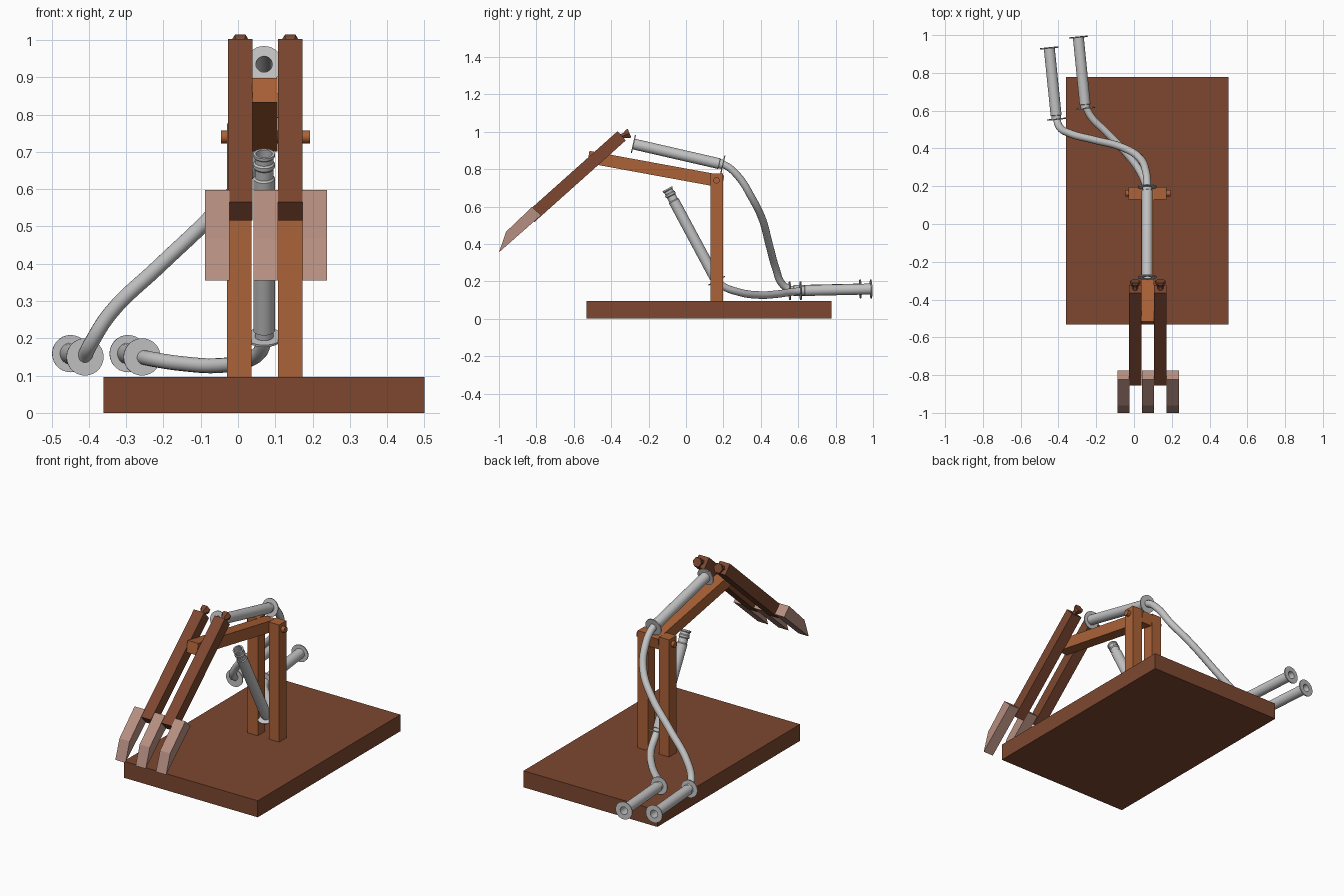
import bpy, bmesh, math
from mathutils import Vector

if "Cube" in bpy.data.objects:
    bpy.data.objects.remove(bpy.data.objects["Cube"])


def material(name, rgb):
    m = bpy.data.materials.new(name)
    m.diffuse_color = (*rgb, 1)
    m.use_nodes = True
    m.node_tree.nodes["Principled BSDF"].inputs["Base Color"].default_value = m.diffuse_color
    return m


DARK = material("dark_wood", (0.205, 0.064, 0.030))
ORANGE = material("orange_wood", (0.41, 0.122, 0.038))
PINK = material("pale_wood", (0.47, 0.275, 0.22))
GREY = material("grey_plastic", (0.55, 0.55, 0.55))


def finish(name, bm, mat, smooth=False):
    bmesh.ops.recalc_face_normals(bm, faces=bm.faces)
    me = bpy.data.meshes.new(name)
    bm.to_mesh(me)
    bm.free()
    me.materials.append(mat)
    if smooth:
        me.shade_smooth()
        me.set_sharp_from_angle(angle=math.radians(35))
    ob = bpy.data.objects.new(name, me)
    bpy.context.collection.objects.link(ob)
    return ob


def prism(name, yz, x0, x1, mat):
    """Side profile (y, z) extruded along x."""
    bm = bmesh.new()
    face = bm.faces.new([bm.verts.new((x0, y, z)) for y, z in yz])
    ext = bmesh.ops.extrude_face_region(bm, geom=[face])
    verts = [v for v in ext["geom"] if isinstance(v, bmesh.types.BMVert)]
    bmesh.ops.translate(bm, verts=verts, vec=(x1 - x0, 0, 0))
    return finish(name, bm, mat)


def rect(y0, y1, z0, z1):
    return [(y0, z0), (y1, z0), (y1, z1), (y0, z1)]


def beam(a, b, t):
    """Side profile of a straight beam from a to b with thickness t."""
    a, b = Vector(a), Vector(b)
    d = (b - a).normalized()
    n = Vector((-d.y, d.x)) * t / 2
    return [a + n, a - n, b - n, b + n]


def lathe(name, start, end, profile, mat, sides=28):
    """Profile of (radius, distance) turned about the line start -> end."""
    start, end = Vector(start), Vector(end)
    rot = (end - start).to_track_quat('Z', 'Y')
    bm = bmesh.new()
    rings = []
    for r, t in profile:
        rings.append([bm.verts.new(start + rot @ Vector((
            r * math.cos(2 * math.pi * i / sides),
            r * math.sin(2 * math.pi * i / sides), t))) for i in range(sides)])
    for a, b in zip(rings, rings[1:]):
        for i in range(sides):
            j = (i + 1) % sides
            bm.faces.new((a[i], a[j], b[j], b[i]))
    bm.faces.new(rings[0])
    bm.faces.new(rings[-1])
    return finish(name, bm, mat, smooth=sides > 8)


def tube(name, points, r=0.02):
    cu = bpy.data.curves.new(name + "_path", 'CURVE')
    cu.dimensions = '3D'
    cu.bevel_depth, cu.bevel_resolution, cu.resolution_u = r, 5, 8
    cu.use_fill_caps = True
    sp = cu.splines.new('BEZIER')
    sp.bezier_points.add(len(points) - 1)
    for bp, p in zip(sp.bezier_points, points):
        bp.co = p
        bp.handle_left_type = bp.handle_right_type = 'AUTO'
    tmp = bpy.data.objects.new(name + "_tmp", cu)
    bpy.context.collection.objects.link(tmp)
    bpy.context.view_layer.update()
    me = bpy.data.meshes.new_from_object(
        tmp.evaluated_get(bpy.context.evaluated_depsgraph_get()))
    bpy.data.objects.remove(tmp)
    me.materials.clear()
    me.materials.append(GREY)
    me.shade_smooth()
    me.set_sharp_from_angle(angle=math.radians(40))
    bpy.context.collection.objects.link(bpy.data.objects.new(name, me))


def syringe(name, start, end, flanged=True):
    """Barrel from its hose end to its open end."""
    L = (Vector(end) - Vector(start)).length
    prof = [(0.02, 0), (0.05, 0), (0.05, 0.006), (0.025, 0.006), (0.025, 0.022),
            (0.029, 0.024)]
    if flanged:
        prof += [(0.029, L - 0.006), (0.05, L - 0.006), (0.05, L)]
    else:  # ridged neck instead of a finger flange
        prof += [(0.029, L - 0.075), (0.025, L - 0.07), (0.025, L - 0.045),
                 (0.029, L - 0.04), (0.029, L - 0.03), (0.025, L - 0.025),
                 (0.025, L - 0.012), (0.029, L - 0.008), (0.029, L)]
    prof += [(0.022, L), (0.022, 0.03)]
    lathe(name, start, end, prof, GREY)


# base board and posts
prism("base_board", rect(-0.533, 0.777, 0, 0.096), -0.36, 0.5, DARK)
prism("left_post", rect(0.13, 0.197, 0.096, 0.776), -0.03, 0.036, ORANGE)
prism("right_post", rect(0.13, 0.197, 0.096, 0.776), 0.107, 0.173, ORANGE)

# pivot pin and lifting arm
lathe("pivot_pin", (-0.046, 0.163, 0.74), (0.193, 0.163, 0.74),
      [(0.017, 0), (0.017, 0.239)], ORANGE, 20)
prism("lifting_arm", beam((-0.522, 0.865), (0.198, 0.733), 0.066), 0.037, 0.106, ORANGE)

# tilting bars with flared hexagonal heads
for side, x0 in (("left", -0.027), ("right", 0.107)):
    prism(side + "_tilt_bar", beam((-0.833, 0.541), (-0.344, 0.978), 0.066),
          x0, x0 + 0.066, DARK)
    cx = x0 + 0.033
    lathe(side + "_bar_head", (cx, -0.35, 0.972), (cx, -0.302, 0.992),
          [(0.016, 0), (0.016, 0.022), (0.028, 0.04), (0.028, 0.052)], DARK, 6)

# scoop fingers
for i, x0 in enumerate((-0.088, 0.042, 0.173)):
    prism("scoop_finger_%d" % (i + 1),
          [(-0.823, 0.598), (-0.775, 0.553), (-1.0, 0.355), (-0.962, 0.465)],
          x0, x0 + 0.065, PINK)

# syringes
syringe("arm_syringe", (0.07, 0.2, 0.824), (0.07, -0.284, 0.935))
syringe("lift_syringe", (0.07, 0.165, 0.2), (0.07, -0.1, 0.695), False)
syringe("left_control_syringe", (-0.41, 0.552, 0.15), (-0.449, 0.935, 0.159))
syringe("right_control_syringe", (-0.257, 0.61, 0.15), (-0.295, 0.992, 0.159))

# hoses
tube("upper_hose", [(0.07, 0.17, 0.83), (0.07, 0.21, 0.82), (0.063, 0.28, 0.76),
                    (0.03, 0.35, 0.65), (-0.06, 0.405, 0.54), (-0.21, 0.445, 0.395),
                    (-0.34, 0.48, 0.27), (-0.395, 0.515, 0.185), (-0.412, 0.565, 0.15)])
tube("lower_hose", [(0.07, 0.15, 0.225), (0.067, 0.19, 0.18), (0.03, 0.28, 0.143),
                    (-0.05, 0.385, 0.127), (-0.15, 0.49, 0.132),
                    (-0.225, 0.565, 0.143), (-0.259, 0.63, 0.15)])
